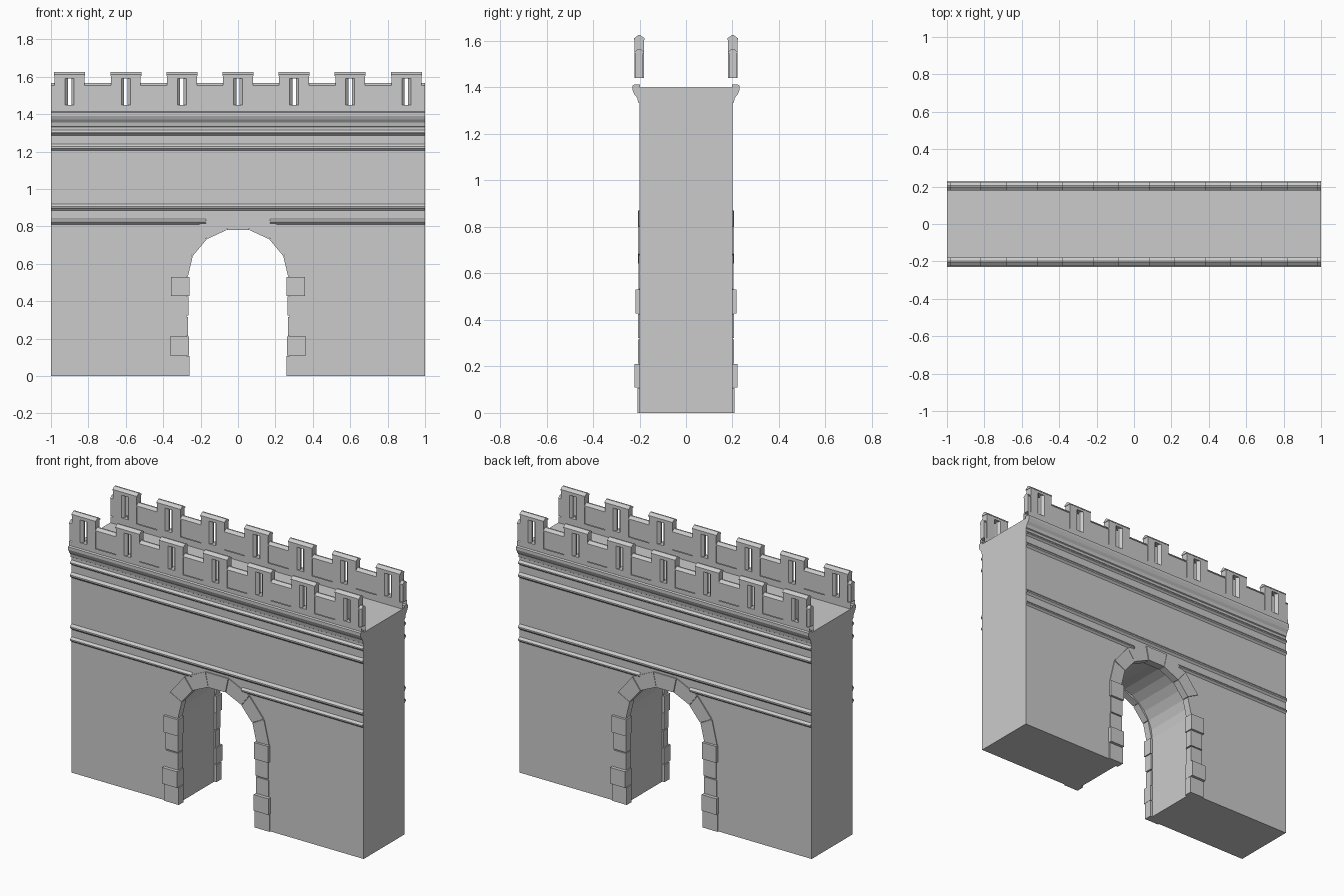
import bpy, bmesh
from math import sin, cos, pi

cube = bpy.data.objects.get("Cube")
if cube:
    bpy.data.objects.remove(cube)

stone = bpy.data.materials.new("grey_stone")
stone.use_nodes = True
GREY = (0.6, 0.6, 0.6, 1)
stone.diffuse_color = GREY
stone.node_tree.nodes["Principled BSDF"].inputs["Base Color"].default_value = GREY


def finish(name, bm, mirror=True, fix=True):
    if fix:
        bmesh.ops.recalc_face_normals(bm, faces=bm.faces)
    mesh = bpy.data.meshes.new(name)
    bm.to_mesh(mesh)
    bm.free()
    mesh.materials.append(stone)
    obj = bpy.data.objects.new(name, mesh)
    bpy.context.scene.collection.objects.link(obj)
    if mirror:
        mod = obj.modifiers.new("both_sides", 'MIRROR')
        mod.use_axis = (False, True, False)
        mod.use_mirror_merge = False
    return obj


def prism(bm, lower, upper):
    """Closed solid between two matching outlines."""
    a = [bm.verts.new(p) for p in lower]
    b = [bm.verts.new(p) for p in upper]
    n = len(a)
    bm.faces.new(a[::-1])
    bm.faces.new(b)
    for i in range(n):
        j = (i + 1) % n
        bm.faces.new((a[i], a[j], b[j], b[i]))


def block(bm, x0, x1, y0, y1, z0, z1):
    base = [(x0, y0), (x1, y0), (x1, y1), (x0, y1)]
    prism(bm, [(x, y, z0) for x, y in base], [(x, y, z1) for x, y in base])


def along_x(bm, profile, x0, x1):
    """Solid bar with a (y, z) cross-section."""
    prism(bm, [(x0, y, z) for y, z in profile], [(x1, y, z) for y, z in profile])


def strip(bm, profile, x0=-1, x1=1):
    """Open-ended moulding, profile listed from bottom to top."""
    a = [bm.verts.new((x0, y, z)) for y, z in profile]
    b = [bm.verts.new((x1, y, z)) for y, z in profile]
    for i in range(len(a) - 1):
        bm.faces.new((a[i], b[i], b[i + 1], a[i + 1]))


def arc(rx, rz, t):
    return rx * cos(t), 0.53 + rz * sin(t)


# Wall with the arched passage
steps = 14
outline = [(-1, 0), (-1, 1.4), (1, 1.4), (1, 0), (0.275, 0)]
outline += [arc(0.275, 0.265, pi * i / steps) for i in range(steps + 1)]
outline += [(-0.275, 0)]
bm = bmesh.new()
prism(bm, [(x, -0.2, z) for x, z in outline], [(x, 0.2, z) for x, z in outline])
finish("wall", bm, mirror=False)

# Seven wedge stones around the arch
bm = bmesh.new()
for i in range(7):
    t0, t1 = pi * i / 7 + 0.006, pi * (i + 1) / 7 - 0.006
    wedge = [arc(0.268, 0.257, t0), arc(0.355, 0.349, t0),
             arc(0.355, 0.349, t1), arc(0.268, 0.257, t1)]
    front = -0.207 if i % 2 else -0.205
    prism(bm, [(x, front, z) for x, z in wedge], [(x, -0.16, z) for x, z in wedge])
finish("arch_stones", bm)

# Irregular jamb stones: bottom, top, inner edge, outer edge, front
jambs = [(0, 0.107, 0.26, 0.36, 0.208), (0.11, 0.21, 0.262, 0.363, 0.222),
         (0.213, 0.315, 0.266, 0.352, 0.206), (0.322, 0.425, 0.264, 0.35, 0.207),
         (0.428, 0.53, 0.26, 0.358, 0.217)]
bm = bmesh.new()
for z0, z1, inner, outer, front in jambs:
    for s in (-1, 1):
        block(bm, *sorted((s * inner, s * outer)), -front, -0.16, z0, z1)
finish("jamb_stones", bm)

# String courses, the lowest one interrupted by the arch
bm = bmesh.new()


def string_course(z0, z1, x0=-1, x1=1):
    h = z1 - z0
    strip(bm, [(-0.2, z0), (-0.206, z0 + h * 0.2), (-0.212, z0 + h * 0.35),
               (-0.212, z0 + h * 0.6), (-0.2, z1)], x0, x1)


string_course(0.81, 0.84, -1, -0.17)
string_course(0.81, 0.84, 0.17, 1)
string_course(0.885, 0.92)
string_course(1.205, 1.24)
string_course(1.285, 1.315)
finish("string_courses", bm, fix=False)

# Cornice under the parapet
bm = bmesh.new()
along_x(bm, [(-0.198, 1.33), (-0.206, 1.335), (-0.21, 1.355), (-0.222, 1.37),
             (-0.231, 1.39), (-0.231, 1.408), (-0.222, 1.413), (-0.198, 1.413)], -1, 1)
finish("cornice", bm)

# Parapet base, open at the ends
bm = bmesh.new()
strip(bm, [(-0.222, 1.405), (-0.222, 1.44)])
strip(bm, [(-0.18, 1.44), (-0.18, 1.4)])
finish("parapet_base", bm, fix=False)

# Merlons with splayed arrow slits and ridged caps
merlons = bmesh.new()
caps = bmesh.new()
F, B, HALF = -0.222, -0.18, 0.08


def ridge_cap(x0, x1, z, over):
    along_x(caps, [(F - over, z), (F - over, z + 0.006), (-0.205, z + 0.02),
                   (-0.197, z + 0.02), (B + over, z + 0.006), (B + over, z)], x0, x1)


for i in range(-3, 4):
    c = i * 0.3
    for s in (-1, 1):
        side = [(0.024, F), (HALF, F), (HALF, B), (0.024, B), (0.009, -0.195), (0.009, -0.207)]
        prism(merlons, [(c + s * x, y, 1.44) for x, y in side],
              [(c + s * x, y, 1.59) for x, y in side])
    block(merlons, c - HALF, c + HALF, F, B, 1.59, 1.605)
    block(merlons, c - 0.024, c + 0.024, F, B, 1.44, 1.45)
    ridge_cap(c - 0.083, c + 0.083, 1.605, 0.002)
finish("merlons", merlons)

# Low walls between the merlons and at both ends
bm = bmesh.new()
gaps = [(i * 0.3 + HALF, (i + 1) * 0.3 - HALF) for i in range(-3, 3)]
for x0, x1 in gaps + [(-1, -0.98), (0.98, 1)]:
    block(bm, x0, x1, F + 0.004, B - 0.004, 1.44, 1.548)
    ridge_cap(x0, x1, 1.546, 0)
finish("crenel_walls", bm)
finish("parapet_caps", caps)
